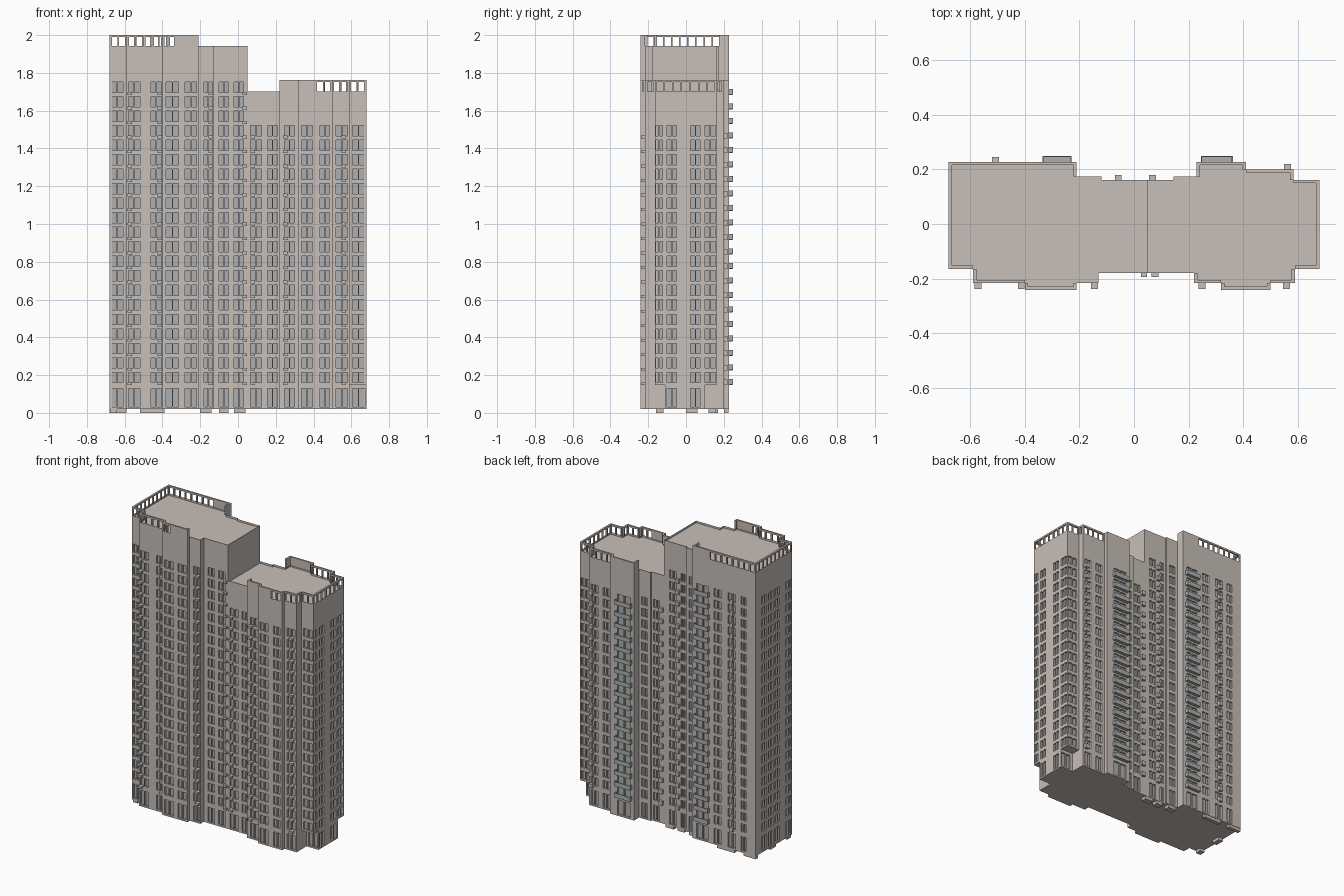
import bpy, bmesh
from mathutils import Vector

if "Cube" in bpy.data.objects:
    bpy.data.objects.remove(bpy.data.objects["Cube"])

FLOOR, FIRST = 0.0768, 0.188          # storey height, centre of the first window row
BASE, PODIUM = 0.02, 0.148


def material(name, col):
    m = bpy.data.materials.new(name)
    m.diffuse_color = (*col, 1)
    m.use_nodes = True
    m.node_tree.nodes["Principled BSDF"].inputs["Base Color"].default_value = m.diffuse_color
    return m


WALL = material("wall", (0.58, 0.52, 0.48))
GLASS = material("glass", (0.42, 0.43, 0.44))


def finish(bm, name, mats=(WALL, GLASS)):
    me = bpy.data.meshes.new(name)
    bm.to_mesh(me)
    bm.free()
    for m in mats:
        me.materials.append(m)
    ob = bpy.data.objects.new(name, me)
    bpy.context.collection.objects.link(ob)
    return ob


def box(bm, x0, x1, y0, y1, z0, z1):
    r = bmesh.ops.create_cube(bm, size=1)["verts"]
    for v in r:
        v.co = Vector((x1 if v.co.x > 0 else x0, y1 if v.co.y > 0 else y0, z1 if v.co.z > 0 else z0))


def quad(bm, pts, mat=0):
    bm.faces.new([bm.verts.new(p) for p in pts]).material_index = mat


# Window columns by facing direction, in world x or y
COLS = {
    "front": [(-.672, -.61), (-.58, -.52), (-.46, -.405), (-.38, -.315), (-.28, -.22), (-.18, -.135),
              (-.10, -.05), (-.02, .03), (.065, .125), (.155, .21), (.245, .30), (.335, .395),
              (.435, .485), (.52, .58), (.605, .672)],
    "back": [(-.61, -.57), (-.53, -.475), (-.42, -.37), (-.325, -.24), (-.19, -.145), (-.105, -.075),
             (-.04, .01), (.085, .13), (.165, .21), (.255, .355), (.43, .48), (.52, .57), (.605, .672)],
    "right": [(-.158, -.125), (-.10, -.05), (.025, .075), (.10, .155)],
    "left": [(-.158, -.10), (-.03, .02), (.04, .09), (.11, .16)],
}


def facade(bm, p, q, z0, z1, rows, depth=0.012):
    """One wall with recessed two-pane windows."""
    p, q = Vector((*p, 0)), Vector((*q, 0))
    L = (q - p).length
    d = (q - p) / L
    n = Vector((d.y, -d.x, 0))
    i = 0 if abs(d.x) > .5 else 1
    side = ("front" if n.y < 0 else "back") if i == 0 else ("right" if n.x > 0 else "left")
    wins = []
    if i == 0 or abs(p.x) > 0.6:
        for a, b in COLS[side]:
            u = sorted(((a - p[i]) * d[i], (b - p[i]) * d[i]))
            if u[0] > .001 and u[1] < L - .001:
                m = (u[0] + u[1]) / 2
                wins += [(u[0], m - .003), (m + .003, u[1])]
    us = sorted({0, L, *[u for w in wins for u in w]})
    vs = sorted({z0, z1, *[v for r in rows for v in r]})
    P = lambda u, v, k=0: p + d * u + Vector((0, 0, v)) - n * k
    for a, b in zip(us, us[1:]):
        if (a, b) not in wins:
            quad(bm, [P(a, z0), P(b, z0), P(b, z1), P(a, z1)])
            continue
        for c, e in zip(vs, vs[1:]):
            ring = [(a, c), (b, c), (b, e), (a, e)]
            if (c, e) not in rows:
                quad(bm, [P(*r) for r in ring])
                continue
            quad(bm, [P(*r, depth) for r in ring], 1)
            for r, s in zip(ring, ring[1:] + ring[:1]):
                quad(bm, [P(*r), P(*s), P(*s, depth), P(*r, depth)])


def block(bm, pts, z0, z1, rows, roof=False):
    for p, q in zip(pts, pts[1:] + pts[:1]):
        facade(bm, p, q, z0, z1, rows)
    quad(bm, [(x, y, z0) for x, y in reversed(pts)])
    top = bm.faces.new([bm.verts.new((x, y, z1)) for x, y in pts])
    if roof:                              # raised rim around a sunken roof
        top.normal_update()
        bmesh.ops.inset_region(bm, faces=[top], thickness=.013, use_even_offset=True)
        r = bmesh.ops.extrude_discrete_faces(bm, faces=[top])["faces"][0]
        rim = [(v.co.copy()) for v in r.verts]
        for v in r.verts:
            v.co.z -= .014
        low = [v.co.copy() for v in r.verts]
        k = len(rim)


def parapet(name, segs, z0, z1, t=.012, step=.045):
    """Roof-edge wall; open segments become posts under a top rail."""
    bm = bmesh.new()
    for p, q, is_open in segs:
        x0, x1 = sorted((p[0], q[0]))
        y0, y1 = sorted((p[1], q[1]))
        along_x = x1 - x0 > y1 - y0
        cx, cy = (x0 + x1) / 2, (y0 + y1) / 2
        # thickness goes to the inside of the outline
        if along_x:
            y0, y1 = (y0, y0 + t) if cy < 0 else (y0 - t, y0)
        else:
            inward = 1 if segs_left_side(name, cx) else -1
            x0, x1 = (x0, x0 + t) if inward > 0 else (x0 - t, x0)
        if not is_open:
            box(bm, x0, x1, y0, y1, z0, z1)
            continue
        box(bm, x0, x1, y0, y1, z1 - .011, z1)
        n = max(1, round((x1 - x0 if along_x else y1 - y0) / step))
        for k in range(n + 1):
            f = k / n
            if along_x:
                c = x0 + .004 + (x1 - x0 - .008) * f
                box(bm, c - .004, c + .004, y0, y1, z0, z1 - .011)
            else:
                c = y0 + .004 + (y1 - y0 - .008) * f
                box(bm, x0, x1, c - .004, c + .004, z0, z1 - .011)
    return finish(bm, name)


def segs_left_side(name, cx):
    return cx < -.3 if "tall" in name else cx < .36


def chain(pts, flags):
    return [(a, b, f) for a, b, f in zip(pts, pts[1:], flags)]


# Plan outlines, counter-clockwise
tall = [(-.68, -.165), (-.59, -.165), (-.59, -.217), (-.40, -.217), (-.40, -.242), (-.21, -.242),
        (-.21, -.217), (-.13, -.217), (-.13, -.18), (.05, -.18), (.05, .162), (-.12, .162),
        (-.12, .174), (-.21, .174), (-.21, .228), (-.68, .228)]
low_front = [(.05, -.18), (.22, -.18), (.22, -.217), (.32, -.217), (.32, -.242), (.50, -.242),
             (.50, -.217), (.59, -.217)]
low_back = [(.585, .20), (.41, .20), (.41, .228), (.23, .228), (.23, .174), (.145, .174),
            (.145, .162), (.05, .162)]
low = low_front + [(.59, -.165), (.68, -.165), (.68, .162), (.585, .162)] + low_back
low_ground = low_front + [(.59, -.11), (.68, -.11), (.68, .10), (.585, .10)] + low_back


def rows(n):
    return [(FIRST + k * FLOOR - .027, FIRST + k * FLOOR + .027) for k in range(n)]


# Towers and ground floors
for name, up, ground, n, top in (("tall_tower", tall, tall, 21, 1.942), ("low_tower", low, low_ground, 18, 1.702)):
    bm = bmesh.new()
    block(bm, up, PODIUM, top, rows(n), roof=True)
    finish(bm, name)
    bm = bmesh.new()
    block(bm, ground, BASE, PODIUM, [(.03, .128)])
    finish(bm, name + "_ground_floor")

# Parapets
parapet("tall_parapet", chain(
    [(-.21, .174), (-.21, .228), (-.33, .228), (-.68, .228), (-.68, -.165), (-.59, -.165), (-.59, -.217),
     (-.40, -.217), (-.40, -.242), (-.33, -.242), (-.21, -.242), (-.21, -.217)],
    [0, 0, 1, 1, 1, 1, 1, 1, 1, 0, 0]), 1.942, 2.0)
parapet("low_parapet", chain(
    [(.22, -.18), (.22, -.217), (.32, -.217), (.32, -.242), (.41, -.242), (.50, -.242), (.50, -.217),
     (.59, -.217), (.59, -.165), (.68, -.165), (.68, .162), (.585, .162), (.585, .20), (.41, .20),
     (.41, .228), (.23, .228), (.23, .174)],
    [0, 0, 0, 0, 1, 1, 1, 1, 1, 1, 1, 1, 1, 0, 0, 0]), 1.702, 1.762)

# Small equipment ledges on every storey: x0, x1, wall y, outward depth, storeys
bm = bmesh.new()
for x0, x1, y, dep, n in [
        (-.585, -.56, -.217, -.022, 21), (-.425, -.402, -.217, -.022, 21), (-.157, -.132, -.217, -.022, 21),
        (.025, .048, -.18, -.015, 21), (.065, .09, -.18, -.015, 18), (.237, .263, -.217, -.022, 18),
        (.547, .573, -.217, -.022, 18), (-.52, -.495, .228, .018, 21), (-.07, -.045, .162, .018, 21),
        (.055, .08, .162, .018, 18), (.55, .575, .20, .02, 18)]:
    for k in range(n):
        z = FIRST + k * FLOOR - .04
        box(bm, x0, x1, min(y, y + dep), max(y, y + dep), z, z + (.014 if dep < 0 else .028))
finish(bm, "equipment_ledges")

# Wide balconies on the back
bm = bmesh.new()
for x0, x1, n in ((-.335, -.23, 21), (.245, .363, 18)):
    for k in range(n):
        z = FIRST + k * FLOOR - .038
        box(bm, x0, x1, .228, .25, z, z + .006)
        box(bm, x0, x1, .245, .25, z + .006, z + .03)
        for s in (x0, x1 - .005):
            box(bm, s, s + .005, .228, .245, z + .006, z + .03)
finish(bm, "back_balconies", (GLASS,))

# Entrance steps reaching the ground
bm = bmesh.new()
for x0, x1, y0, y1 in ((-.68, -.59, .20, .225), (-.52, -.39, .20, .225), (-.20, -.14, .13, .17),
                       (-.10, -.05, .12, .16), (-.02, .04, .12, .16), (-.675, -.64, -.16, -.12),
                       (-.675, -.64, 0, .06)):
    box(bm, x0, x1, y0, y1, 0, BASE)
finish(bm, "entrance_steps")
